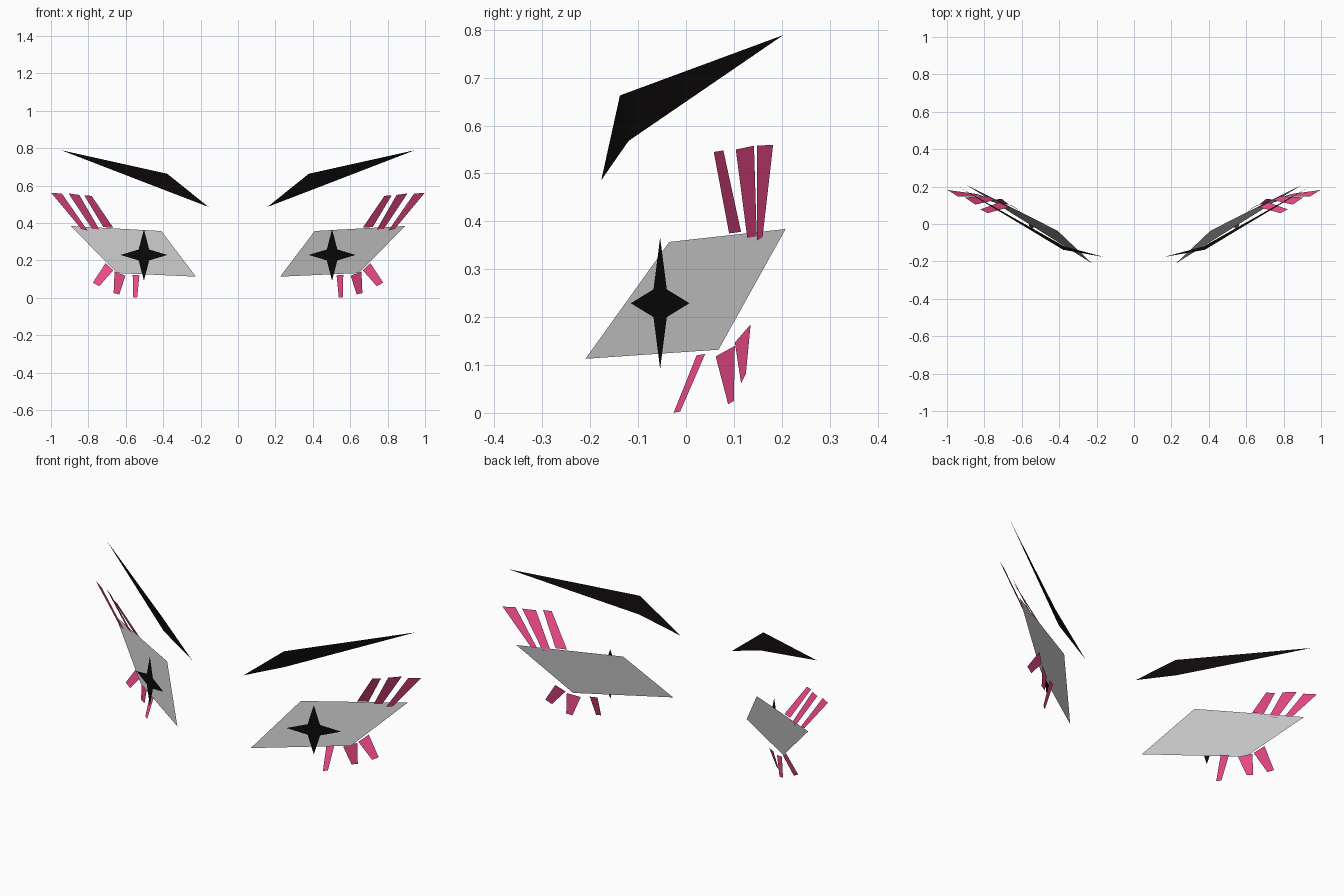
import bpy
import math


def material(name, color):
    m = bpy.data.materials.new(name)
    m.diffuse_color = (*color, 1)
    return m


black = material("black", (0.003, 0.003, 0.003))
brow_black = material("brow_black", (0.005, 0.003, 0.004))
pink = material("pink", (0.87, 0.072, 0.26))


def mirrored_sheet(name, points, faces=None, mat=None):
    """Flat sheet on the +x side, mirrored across x = 0."""
    mesh = bpy.data.meshes.new(name)
    mesh.from_pydata(points, [], faces or [list(range(len(points)))])
    obj = bpy.data.objects.new(name, mesh)
    bpy.context.collection.objects.link(obj)
    if mat:
        mesh.materials.append(mat)
    mod = obj.modifiers.new("mirror", "MIRROR")
    mod.use_mirror_merge = False
    return obj


# Slanted eye panel
mirrored_sheet("eye_white", [
    (0.225, -0.21, 0.113), (0.645, 0.068, 0.132),
    (0.895, 0.208, 0.384), (0.41, -0.035, 0.357)])

# Eyebrow, two triangles sharing the kink
mirrored_sheet("eyebrow", [
    (0.158, -0.177, 0.486), (0.372, -0.12, 0.568),
    (0.945, 0.203, 0.789), (0.378, -0.138, 0.663)],
    [(0, 1, 3), (1, 2, 3)], brow_black)

# Four-pointed star pupil, turned with the eye
star = []
for i in range(8):
    a = i * math.pi / 4
    rx, rz = (0.125, 0.137) if i % 2 == 0 else (0.04, 0.041)
    dx = rx * math.cos(a)
    star.append((0.503 + dx, -0.054 + 0.49 * dx, 0.229 + rz * math.sin(a)))
mirrored_sheet("pupil", star, None, black)

# Upper lashes: root inner, root outer, tip outer, tip inner
upper = [
    [(0.667, 0.09, 0.375), (0.72, 0.115, 0.378), (0.822, 0.078, 0.548), (0.783, 0.058, 0.545)],
    [(0.742, 0.128, 0.365), (0.775, 0.148, 0.36), (0.906, 0.142, 0.558), (0.848, 0.104, 0.55)],
    [(0.805, 0.148, 0.36), (0.838, 0.16, 0.368), (0.998, 0.182, 0.56), (0.942, 0.148, 0.558)],
]
for i, pts in enumerate(upper):
    mirrored_sheet(f"upper_lash_{i + 1}", pts, None, pink)

# Lower lashes: tip inner, tip outer, root outer, root inner
lower = [
    [(0.539, -0.026, 0.0), (0.56, -0.012, 0.003), (0.563, 0.04, 0.123), (0.527, 0.022, 0.12)],
    [(0.635, 0.088, 0.018), (0.665, 0.10, 0.025), (0.66, 0.102, 0.14), (0.602, 0.062, 0.118)],
    [(0.742, 0.115, 0.062), (0.776, 0.125, 0.081), (0.708, 0.135, 0.185), (0.667, 0.102, 0.147)],
]
for i, pts in enumerate(lower):
    mirrored_sheet(f"lower_lash_{i + 1}", pts, None, pink)
